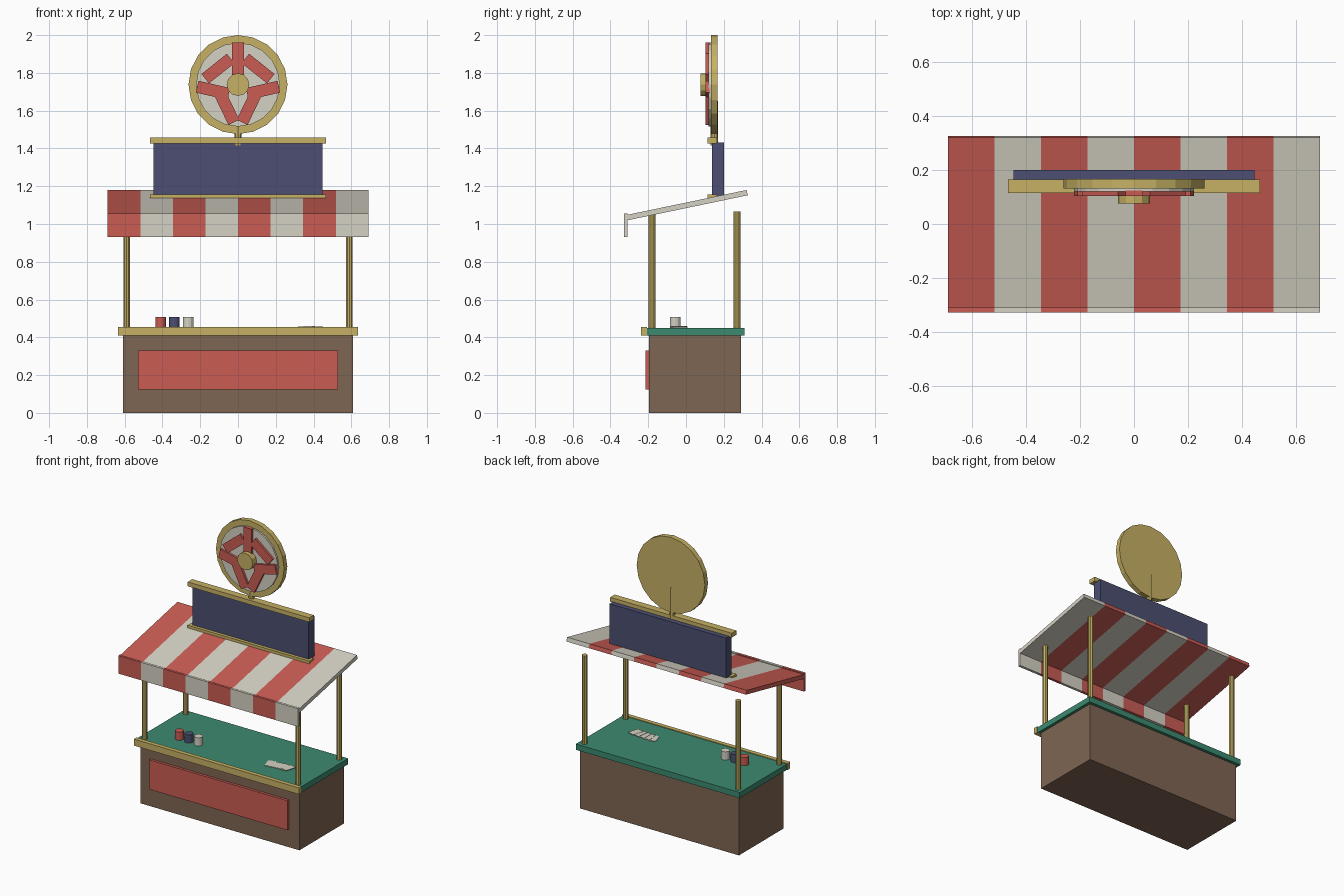
import bpy, bmesh, math
from mathutils import Matrix, Vector

if "Cube" in bpy.data.objects:
    bpy.data.objects.remove(bpy.data.objects["Cube"])


def material(name, r, g, b):
    def lin(c):
        c /= 255
        return c / 12.92 if c <= 0.04045 else ((c + 0.055) / 1.055) ** 2.4
    m = bpy.data.materials.new(name)
    m.diffuse_color = (lin(r), lin(g), lin(b), 1)
    m.use_nodes = True
    m.node_tree.nodes["Principled BSDF"].inputs["Base Color"].default_value = m.diffuse_color
    return m


GOLD = material("gold", 198, 177, 100)
RED = material("red", 202, 92, 84)
CREAM = material("cream", 213, 209, 196)
NAVY = material("navy", 76, 79, 114)
BROWN = material("brown", 127, 102, 82)
GREEN = material("green", 60, 138, 112)


def finish(name, bm, *mats):
    bmesh.ops.recalc_face_normals(bm, faces=bm.faces)
    mesh = bpy.data.meshes.new(name)
    bm.to_mesh(mesh)
    bm.free()
    for m in mats:
        mesh.materials.append(m)
    ob = bpy.data.objects.new(name, mesh)
    bpy.context.collection.objects.link(ob)
    return ob


def box(name, mat, x, y, z):
    """Box from (min, max) pairs."""
    bm = bmesh.new()
    bmesh.ops.create_cube(bm, size=1)
    for v in bm.verts:
        v.co = Vector([(a + b) / 2 + c * (b - a) for c, (a, b) in zip(v.co, (x, y, z))])
    return finish(name, bm, mat)


def rotated_box(name, mat, size, matrix):
    bm = bmesh.new()
    bmesh.ops.create_cube(bm, size=1)
    bmesh.ops.scale(bm, vec=size, verts=bm.verts)
    bm.transform(matrix)
    return finish(name, bm, mat)


def cylinder(name, mat, r, z0, z1, x, y, sides):
    bm = bmesh.new()
    bmesh.ops.create_cone(bm, cap_ends=True, segments=sides, radius1=r, radius2=r, depth=z1 - z0)
    bm.transform(Matrix.Translation((x, y, (z0 + z1) / 2)))
    return finish(name, bm, mat)


def disc(name, mat, r, y0, y1, z, sides):
    """Cylinder lying along y."""
    bm = bmesh.new()
    bmesh.ops.create_cone(bm, cap_ends=True, segments=sides, radius1=r, radius2=r, depth=y1 - y0)
    bm.transform(Matrix.Translation((0, (y0 + y1) / 2, z)) @ Matrix.Rotation(math.pi / 2, 4, 'X'))
    return finish(name, bm, mat)


def striped(name, profile, half_width, count):
    """Extrude a (y, z) profile along x, alternating red and cream strips."""
    bm = bmesh.new()
    rings = []
    for i in range(count + 1):
        x = half_width * (2 * i / count - 1)
        rings.append([bm.verts.new((x, y, z)) for y, z in profile])
    n = len(profile)
    for i in range(count):
        a, b = rings[i], rings[i + 1]
        for k in range(n):
            f = bm.faces.new((a[k], a[(k + 1) % n], b[(k + 1) % n], b[k]))
            f.material_index = i % 2
    bm.faces.new(rings[0]).material_index = 0
    bm.faces.new(rings[-1]).material_index = (count - 1) % 2
    return finish(name, bm, RED, CREAM)


# Counter
box("counter_body", BROWN, (-0.61, 0.61), (-0.197, 0.29), (0, 0.41))
box("front_panel", RED, (-0.53, 0.53), (-0.215, -0.19), (0.125, 0.33))
box("counter_top", GREEN, (-0.63, 0.63), (-0.21, 0.31), (0.41, 0.45))
box("counter_trim", GOLD, (-0.635, 0.635), (-0.237, -0.207), (0.41, 0.455))

# Posts
for side, x in (("left", -0.59), ("right", 0.59)):
    for end, y, top in (("front", -0.18, 1.05), ("back", 0.27, 1.065)):
        cylinder(f"{end}_{side}_post", GOLD, 0.018, 0.445, top, x, y, 10)

# Awning roof and hanging valance
striped("awning", [(-0.318, 1.018), (0.327, 1.152), (0.321, 1.18), (-0.324, 1.046)], 0.69, 8)
striped("valance", [(-0.328, 0.93), (-0.31, 0.93), (-0.31, 1.055), (-0.328, 1.055)], 0.69, 8)

# Sign board with trims
box("sign_board", NAVY, (-0.447, 0.447), (0.137, 0.2), (1.14, 1.431))
box("sign_top_trim", GOLD, (-0.467, 0.467), (0.115, 0.165), (1.427, 1.457))
box("sign_bottom_trim", GOLD, (-0.467, 0.467), (0.115, 0.165), (1.135, 1.156))

# Wheel
WZ = 1.738
cylinder("wheel_pole", GOLD, 0.019, 1.415, 1.65, 0, 0.15, 8)
disc("wheel_rim", GOLD, 0.262, 0.132, 0.167, WZ, 20)
disc("wheel_face", CREAM, 0.222, 0.12, 0.14, WZ, 20)
disc("wheel_hub", GOLD, 0.06, 0.076, 0.122, WZ, 12)
inner, outer = 0.05, 0.222
for i in range(7):
    a = i * math.tau / 7
    c = (inner + outer) / 2
    # Each bar leans against its own radius, which makes the zigzag pattern
    m = (Matrix.Translation((c * math.sin(a), 0.1145, WZ + c * math.cos(a)))
         @ Matrix.Rotation(-a, 4, 'Y'))
    rotated_box(f"wheel_bar_{i + 1}", RED, (0.064, 0.021, outer - inner), m)

# Cups
for name, mat, x in (("red_cup", RED, -0.41), ("navy_cup", NAVY, -0.337), ("cream_cup", CREAM, -0.263)):
    cylinder(name, mat, 0.028, 0.448, 0.507, x, -0.057, 12)

# Fanned cards
for i in range(5):
    m = (Matrix.Translation((0.273 + 0.035 * i, -0.037, 0.4515 + 0.0018 * i))
         @ Matrix.Rotation((2 - i) * 0.15, 4, 'Z'))
    rotated_box(f"card_{i + 1}", CREAM, (0.05, 0.08, 0.004), m)
